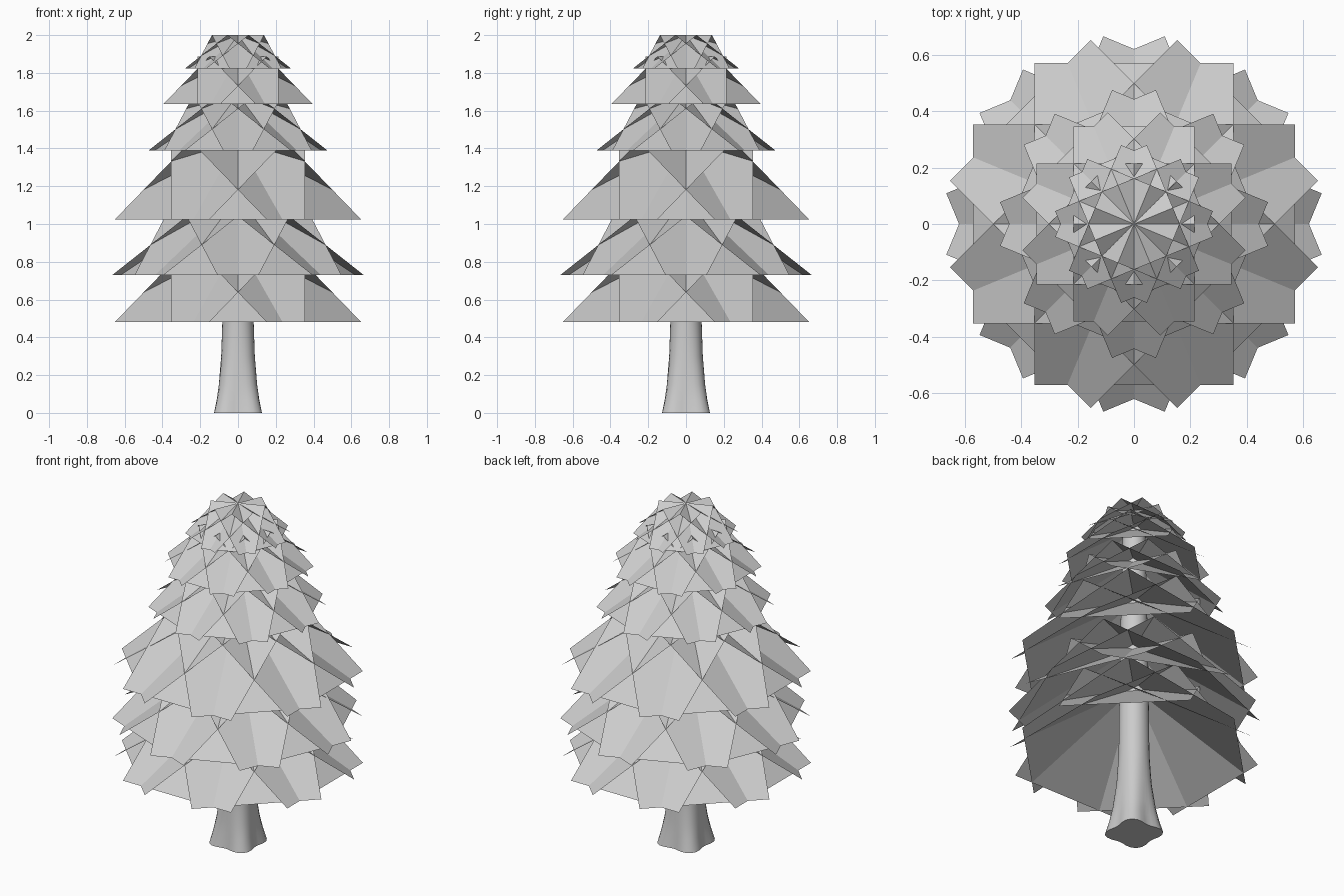
import bpy, bmesh, math
from mathutils import Matrix, Vector

cube = bpy.data.objects.get("Cube")
if cube:
    bpy.data.objects.remove(cube, do_unlink=True)

grey = bpy.data.materials.new("plain_grey")
grey.use_nodes = True
colour = (0.6, 0.6, 0.6, 1)
grey.diffuse_color = colour
grey.node_tree.nodes["Principled BSDF"].inputs["Base Color"].default_value = colour


def add_object(name, bm):
    mesh = bpy.data.meshes.new(name)
    bm.to_mesh(mesh)
    bm.free()
    mesh.materials.append(grey)
    obj = bpy.data.objects.new(name, mesh)
    bpy.context.collection.objects.link(obj)
    return obj


def branch_tier(name, base, reach, turn):
    """Eight crossing flat panels that slope up to the trunk axis."""
    bm = bmesh.new()
    half, rise = reach * 0.62, reach * 0.73
    for i in range(8):
        spin = Matrix.Rotation(turn + i * math.pi / 4, 3, 'Z')
        corners = [(reach, -half, base), (reach, half, base),
                   (0, half, base + rise), (0, -half, base + rise)]
        bm.faces.new([bm.verts.new(spin @ Vector(c)) for c in corners])
    add_object(name, bm)


# Branch tiers, every second one turned by half a step
tiers = [(0.48, 0.57), (0.73, 0.573), (1.023, 0.57),
         (1.388, 0.409), (1.635, 0.345), (1.824, 0.241)]
for i, (base, reach) in enumerate(tiers):
    branch_tier(f"branch_tier_{i + 1}", base, reach, (i % 2) * math.pi / 8)

# Trunk: rings of (height, radius, root flare) lobed along the diagonals
rings = [(0, 0.137, 0.02), (0.07, 0.122, 0.014), (0.15, 0.109, 0.008),
         (0.3, 0.092, 0.003), (0.48, 0.083, 0), (1.1, 0.076, 0), (1.9, 0.06, 0)]
sides = 32
bm = bmesh.new()
loops = []
for z, radius, flare in rings:
    loop = []
    for k in range(sides):
        a = 2 * math.pi * k / sides
        r = radius - flare * math.cos(4 * a)
        loop.append(bm.verts.new((r * math.cos(a), r * math.sin(a), z)))
    loops.append(loop)
for low, high in zip(loops, loops[1:]):
    for k in range(sides):
        n = (k + 1) % sides
        bm.faces.new((low[k], low[n], high[n], high[k]))
bm.faces.new(loops[0][::-1])
bm.faces.new(loops[-1])
trunk = add_object("trunk", bm)
bpy.ops.object.select_all(action='DESELECT')
trunk.select_set(True)
bpy.context.view_layer.objects.active = trunk
bpy.ops.object.shade_smooth_by_angle(angle=math.radians(40))
